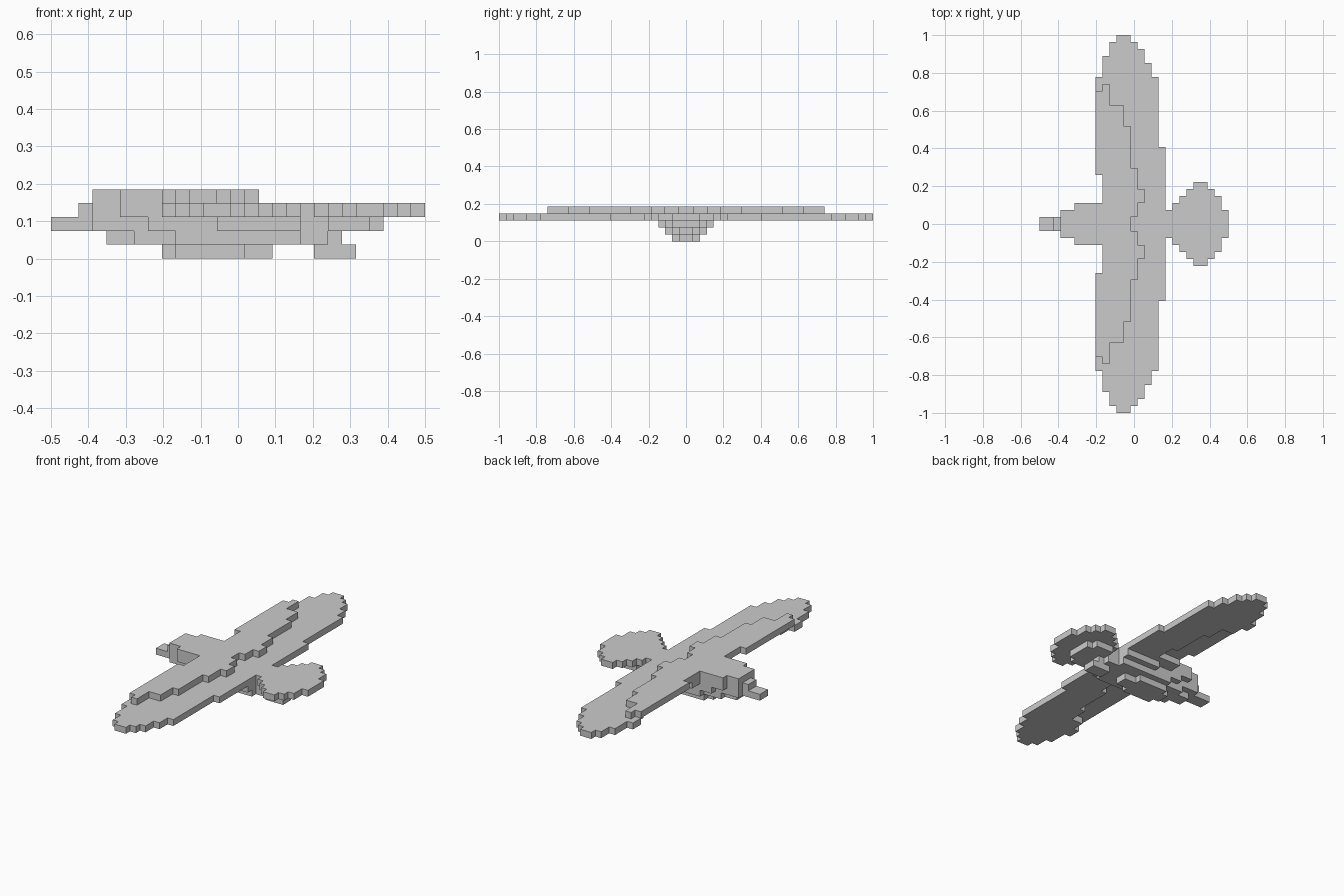
import bpy, bmesh, math
from mathutils import Vector

if "Cube" in bpy.data.objects:
    bpy.data.objects.remove(bpy.data.objects["Cube"])

V = 1 / 27          # block size: 27 blocks long, 54 wide, 5 high


def bar(i, k, j0, j1):
    """A row of blocks in column i, layer k, mirrored left and right."""
    return {(i, s, k) for j in range(j0, j1) for s in (j, -j - 1)}


def stepped(k, *steps):
    """Layer outline: half width changes at each (column, half width) step."""
    cells = set()
    for (c0, half), (c1, _) in zip(steps, steps[1:]):
        for i in range(c0, c1):
            cells |= bar(i, k, 0, half)
    return cells


def oval(i, centre, radius, half):
    """Half width of an oval outline at column i."""
    t = (i + 0.5 - centre) / radius
    return int(half * math.sqrt(max(0, 1 - t * t)))


def lower_wing(upper):
    """Oval blade, open below the upper wing except for a one block overlap."""
    cells = bar(17, 3, 0, 11)
    for i in range(8, 17):
        inner = min(19, upper.get(i + 1, 0)) if i < 13 else 0
        cells |= bar(i, 3, inner, oval(i, 12, 5.5 if i < 12 else 7.2, 27.4))
    return cells


def upper_wing(upper):
    """Raised rear plate with a small notch in the middle of its front edge."""
    start = {8: 3, 13: 1, 14: 3}
    start[8] = 7
    cells = set()
    for i, half in upper.items():
        cells |= bar(i, 4, start.get(i, 0), half)
    return cells


def tail_fan():
    """Round fan on a neck, with a smaller plate below."""
    cells = stepped(3, (18, 2), (19, 3), (20, 0))
    for i in range(20, 27):
        cells |= bar(i, 3, 0, oval(i, 23, 4, 6.1))
    return cells | stepped(2, (18, 2), (20, 3), (23, 2), (24, 0))


def build(name, cells, filled):
    """Skin the blocks with only their exposed faces, merged into flat panels."""
    bm = bmesh.new()
    for c in cells:
        for a in range(3):
            for s in (-1, 1):
                n = list(c)
                n[a] += s
                if tuple(n) in filled:
                    continue
                u, w = (a + 1) % 3, (a + 2) % 3
                quad = []
                for du, dw in ((0, 0), (1, 0), (1, 1), (0, 1))[::s]:
                    p = list(c)
                    p[a] += (s + 1) // 2
                    p[u] += du
                    p[w] += dw
                    quad.append(bm.verts.new(Vector((p[0] - 13.5, p[1], p[2])) * V))
                bm.faces.new(quad)
    bmesh.ops.remove_doubles(bm, verts=bm.verts[:], dist=V * 0.01)
    bmesh.ops.dissolve_limit(bm, angle_limit=math.radians(1),
                             verts=bm.verts[:], edges=bm.edges[:])
    me = bpy.data.meshes.new(name)
    bm.to_mesh(me)
    bm.free()
    bpy.context.collection.objects.link(bpy.data.objects.new(name, me))


# Half span of the upper wing for each column from the rear edge forward
span = dict(enumerate((19, 20, 17, 17, 14, 8, 5), 8))

parts = {
    "belly": stepped(0, (8, 1), (9, 2), (14, 1), (16, 0))
    | stepped(1, (4, 1), (6, 2), (9, 3), (18, 0))
    | stepped(2, (7, 3), (12, 4), (18, 0)),
    "head_and_back": stepped(2, (0, 1), (3, 2), (7, 0))
    | stepped(3, (2, 1), (3, 2), (5, 3), (9, 5), (13, 0))
    | stepped(4, (3, 2), (5, 3), (9, 0)),
    "lower_wing": lower_wing(span),
    "upper_wing": upper_wing(span),
    "tail_fan": tail_fan(),
    "feet": stepped(1, (18, 2), (20, 1), (21, 0)) | stepped(0, (19, 1), (22, 0)),
}

# Claim each block once, then skin every part against the whole model
filled = set()
for name in parts:
    parts[name] = parts[name] - filled
    filled |= parts[name]
for name, cells in parts.items():
    build(name, cells, filled)
